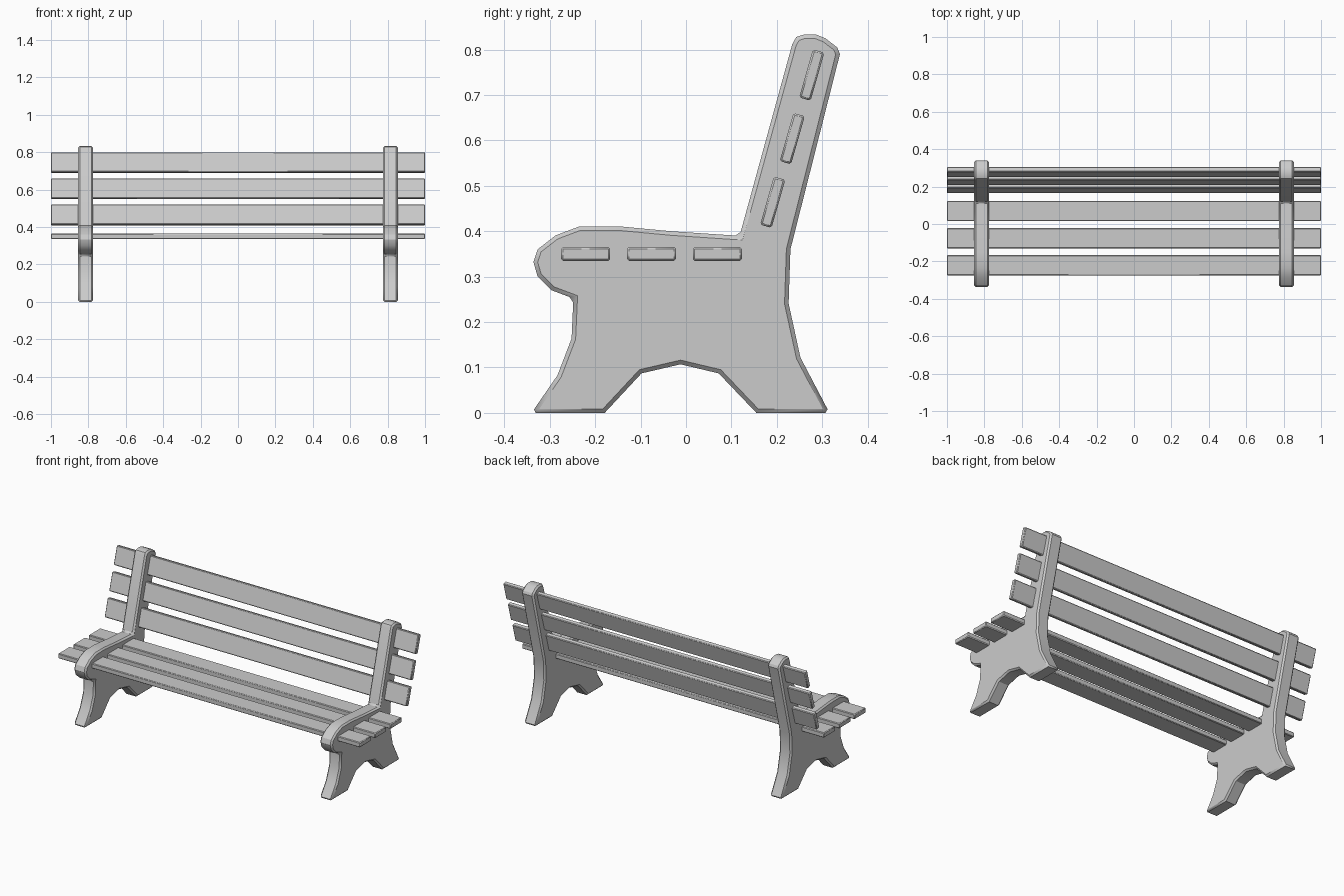
import bpy
import bmesh
from math import radians
from mathutils import Matrix

cube = bpy.data.objects.get("Cube")
if cube:
    bpy.data.objects.remove(cube, do_unlink=True)

# One plain grey for the whole bench
GREY = (0.6, 0.6, 0.6, 1.0)
grey = bpy.data.materials.new("light_grey")
grey.use_nodes = True
grey.diffuse_color = GREY
grey.node_tree.nodes["Principled BSDF"].inputs["Base Color"].default_value = GREY


def finish(name, bm, bevel):
    """Turn a bmesh into an object with chamfered edges."""
    bmesh.ops.recalc_face_normals(bm, faces=bm.faces)
    mesh = bpy.data.meshes.new(name)
    bm.to_mesh(mesh)
    bm.free()
    mesh.materials.append(grey)
    obj = bpy.data.objects.new(name, mesh)
    bpy.context.collection.objects.link(obj)
    mod = obj.modifiers.new("chamfer", "BEVEL")
    mod.width = bevel
    mod.segments = 1
    mod.limit_method = "ANGLE"
    mod.angle_limit = radians(60)
    bpy.ops.object.select_all(action="DESELECT")
    obj.select_set(True)
    bpy.context.view_layer.objects.active = obj
    bpy.ops.object.shade_smooth_by_angle(angle=radians(30))
    return obj


def slat(name, y, z, depth, height, tilt=0):
    """Full-length plank, tilted about the x axis."""
    bm = bmesh.new()
    place = (Matrix.Translation((0, y, z)) @ Matrix.Rotation(radians(tilt), 4, "X")
             @ Matrix.Diagonal((2, depth, height, 1)))
    bmesh.ops.create_cube(bm, size=1, matrix=place)
    return finish(name, bm, 0.004)


# Side profile of an end support as (y, z)
FEET = [(-.34, 0), (-.179, 0), (-.098, .087), (-.012, .107), (.072, .087), (.155, 0), (.316, 0)]
BACK = [(.252, .122), (.226, .241), (.23, .36), (.339, .79), (.333, .805), (.307, .825)]
TOP = [(.287, .833), (.259, .833), (.243, .828), (.234, .812), (.118, .39)]
ARM = [(-.032, .4), (-.149, .411), (-.234, .411), (-.287, .391), (-.327, .36)]
FRONT = [(-.336, .332), (-.327, .301), (-.296, .27), (-.248, .252), (-.252, .164), (-.283, .083)]


def end_support(name, centre, width=0.08):
    bm = bmesh.new()
    verts = [bm.verts.new((centre - width / 2, y, z))
             for y, z in FEET + BACK + TOP + ARM + FRONT]
    face = bm.faces.new(verts)
    side = bmesh.ops.extrude_face_region(bm, geom=[face])
    moved = [v for v in side["geom"] if isinstance(v, bmesh.types.BMVert)]
    bmesh.ops.translate(bm, verts=moved, vec=(width, 0, 0))
    return finish(name, bm, 0.009)


# Supports near both ends
for label, sign in (("left", 1), ("right", -1)):
    end_support(label + "_end_support", sign * 0.815)

# Seat and backrest planks
for i in range(3):
    slat(f"seat_slat_{i + 1}", -0.221 + 0.145 * i, 0.35, 0.108, 0.03)
    slat(f"back_slat_{i + 1}", 0.191 + 0.043 * i, 0.464 + 0.14 * i, 0.026, 0.11, -16)
